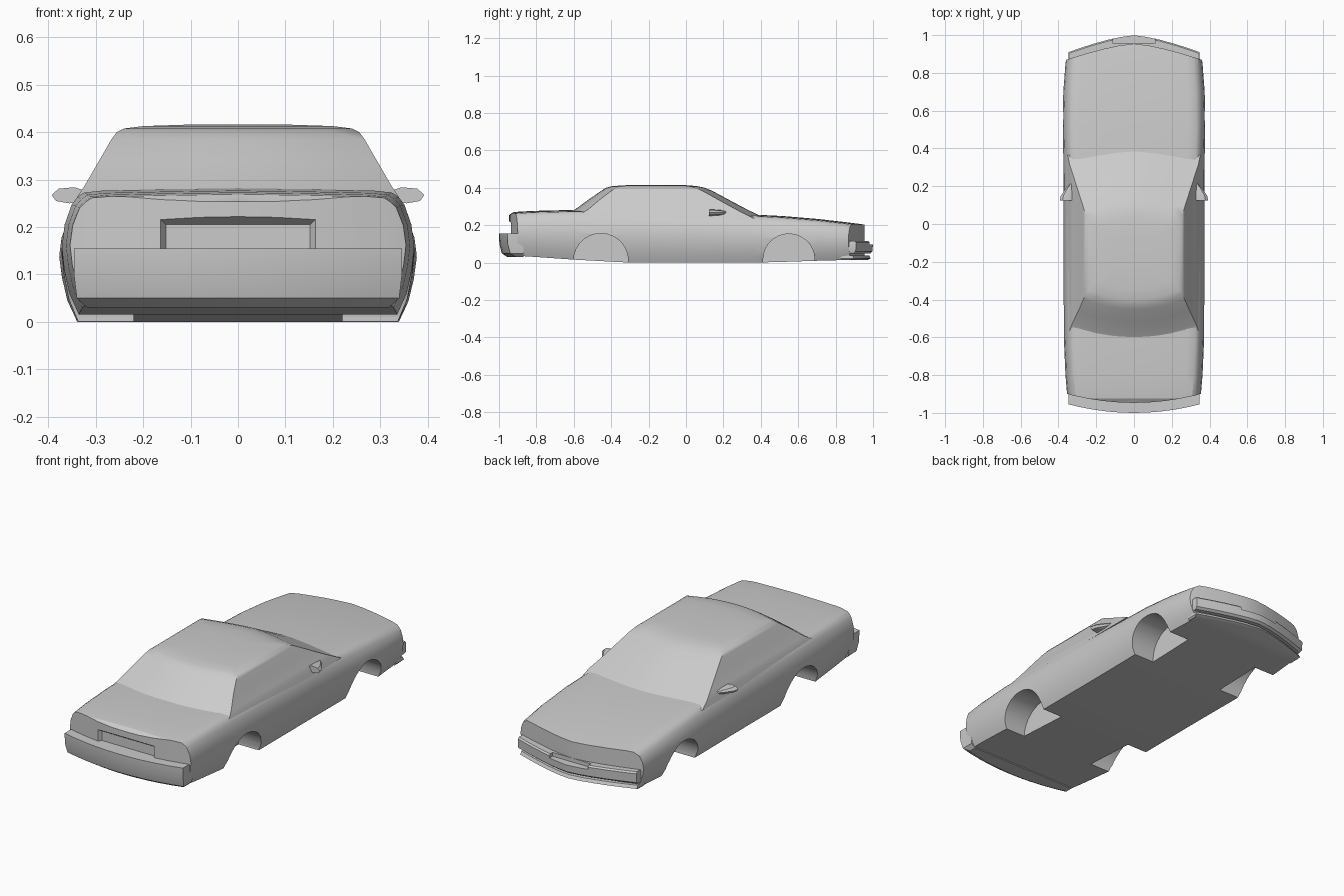
import bpy, bmesh, math
from mathutils import Matrix

cube = bpy.data.objects.get("Cube")
if cube:
    bpy.data.objects.remove(cube, do_unlink=True)

paint = bpy.data.materials.new("plain grey")
paint.use_nodes = True
GREY = (0.6, 0.6, 0.6, 1)
paint.diffuse_color = GREY
paint.node_tree.nodes["Principled BSDF"].inputs["Base Color"].default_value = GREY


def make(name, bm):
    bmesh.ops.recalc_face_normals(bm, faces=bm.faces)
    mesh = bpy.data.meshes.new(name)
    bm.to_mesh(mesh)
    bm.free()
    mesh.materials.append(paint)
    obj = bpy.data.objects.new(name, mesh)
    bpy.context.collection.objects.link(obj)
    return obj


def loft(name, rings):
    """Skin closed rings of equal length and cap both ends."""
    bm = bmesh.new()
    rows = [[bm.verts.new(p) for p in ring] for ring in rings]
    n = len(rows[0])
    for a, b in zip(rows, rows[1:]):
        for i in range(n):
            j = (i + 1) % n
            bm.faces.new((a[i], a[j], b[j], b[i]))
    bm.faces.new(rows[0])
    bm.faces.new(rows[-1])
    return make(name, bm)


COLUMNS = [i / 5 for i in range(-5, 6)]


def plan(z, w, front, front_sweep, rear, rear_sweep):
    """Plan outline with a pointed front and a bowed rear."""
    nose = [(u * w, front - front_sweep * abs(u) ** 1.4, z) for u in COLUMNS]
    tail = [(u * w, rear + rear_sweep * u * u, z) for u in reversed(COLUMNS)]
    return nose + tail


def box(name, x, y, z):
    return loft(name, [[(a, b, h) for a, b in
                        ((x[0], y[0]), (x[1], y[0]), (x[1], y[1]), (x[0], y[1]))] for h in z])


def boolean(obj, cutter, operation="DIFFERENCE"):
    mod = obj.modifiers.new("cut", "BOOLEAN")
    mod.operation, mod.solver, mod.object = operation, "EXACT", cutter
    select(obj)
    bpy.ops.object.modifier_apply(modifier=mod.name)
    bpy.data.objects.remove(cutter, do_unlink=True)


def select(obj):
    bpy.ops.object.select_all(action="DESELECT")
    obj.select_set(True)
    bpy.context.view_layer.objects.active = obj


# Lower body: side-to-side sections along the length
def section(y, s, low, top):
    h = top - low
    half = [(.342, low), (.362, low + .17 * h), (.373, low + .36 * h), (.378, low + .54 * h),
            (.372, low + .72 * h), (.357, low + .88 * h), (.344, top - .015),
            (.33, top - .006), (.29, top - .002), (.15, top + .001)]
    pts = half + [(0, top + .003)] + [(-x, z) for x, z in reversed(half)]
    return [(x * s, y, z) for x, z in pts]


STATIONS = [(-1.0, .9, .042, .235), (-.945, .925, .04, .252), (-.925, .93, .038, .266),
            (-.89, .94, .036, .27), (-.8, .96, .03, .274), (-.6, .983, .016, .279), (-.3, .985, 0, .274),
            (.1, .985, 0, .265), (.36, .99, 0, .254), (.52, 1, .004, .246),
            (.7, .99, .01, .231), (.85, .96, .014, .214), (.93, .93, .016, .204), (1.0, .9, .016, .192)]
body = loft("body", [section(*s) for s in STATIONS])
boolean(body, loft("body_outline", [plan(z, .4, .955, .1, -.947, .06) for z in (-.1, .5)]), "INTERSECT")

# Wheel wells
for side in (-1, 1):
    for y, z, r in ((-.455, .01, .146), (.55, .016, .138)):
        bm = bmesh.new()
        bmesh.ops.create_cone(bm, cap_ends=True, segments=28, radius1=r, radius2=r, depth=.3,
                              matrix=Matrix.Translation((side * .37, y, z)) @ Matrix.Rotation(math.pi / 2, 4, "Y"))
        boolean(body, make("well_cutter", bm))
        # squared-off lower part of the opening
        xs = sorted((side * .22, side * .52))
        boolean(body, box("well_cutter", xs, (y - r, y + r), (-.1, z)))

# Number plate recess with sloping surround
def plate_ring(y, w, top):
    return [(-w, y, .15), (w, y, .15), (w, y, top), (-w, y, top)]

boolean(body, loft("recess_cutter", [plate_ring(-.95, .172, .224), plate_ring(-.92, .152, .205)]))

# Cabin: plan outlines stacked upwards, leaning in to the roof
CABIN = [(.235, .351, .425, .06, -.7, .07), (.262, .34, .372, .06, -.635, .075),
         (.285, .325, .325, .058, -.592, .07), (.34, .293, .222, .055, -.517, .06),
         (.385, .267, .138, .052, -.452, .055), (.4, .256, .1, .05, -.428, .055),
         (.408, .24, .065, .045, -.4, .05), (.413, .2, .02, .035, -.345, .04),
         (.416, .11, -.06, .02, -.25, .02)]
cabin = loft("cabin", [plan(*c) for c in CABIN])

# Bumpers
rear_bumper = loft("rear_bumper", [plan(z, w, -.87, 0, y, .045) for z, w, y in (
    (.03, .318, -.955), (.05, .34, -.985), (.1, .346, -.998), (.155, .346, -1.0))])
front_bumper = loft("front_bumper", [plan(z, w, y, .09, .83, 0) for z, w, y in (
    (.05, .342, .985), (.06, .347, .997), (.108, .347, 1.0), (.116, .345, .993))])
boolean(front_bumper, box("notch_cutter", (-.112, .112), (.955, 1.1), (.096, .2)))
front_lip = loft("front_lip", [plan(z, w, y, .09, .83, 0) for z, w, y in (
    (.014, .335, .97), (.022, .342, .988), (.038, .34, .98))])

# Door mirrors
MIRROR = [(.32, .276), (.345, .284), (.378, .281), (.393, .268), (.384, .255), (.355, .25), (.33, .256)]
mirrors = []
for side, label in ((1, "left"), (-1, "right")):
    rings = [[(side * (.325 + (x - .325) * k), y, .267 + (z - .267) * m) for x, z in MIRROR]
             for y, k, m in ((.124, 1, 1), (.15, .92, .95), (.19, .5, .75), (.217, .12, .4))]
    mirrors.append(loft(label + "_mirror", rings))

for obj in [body, cabin, rear_bumper, front_bumper, front_lip] + mirrors:
    select(obj)
    bpy.ops.object.shade_smooth_by_angle(angle=math.radians(28))
